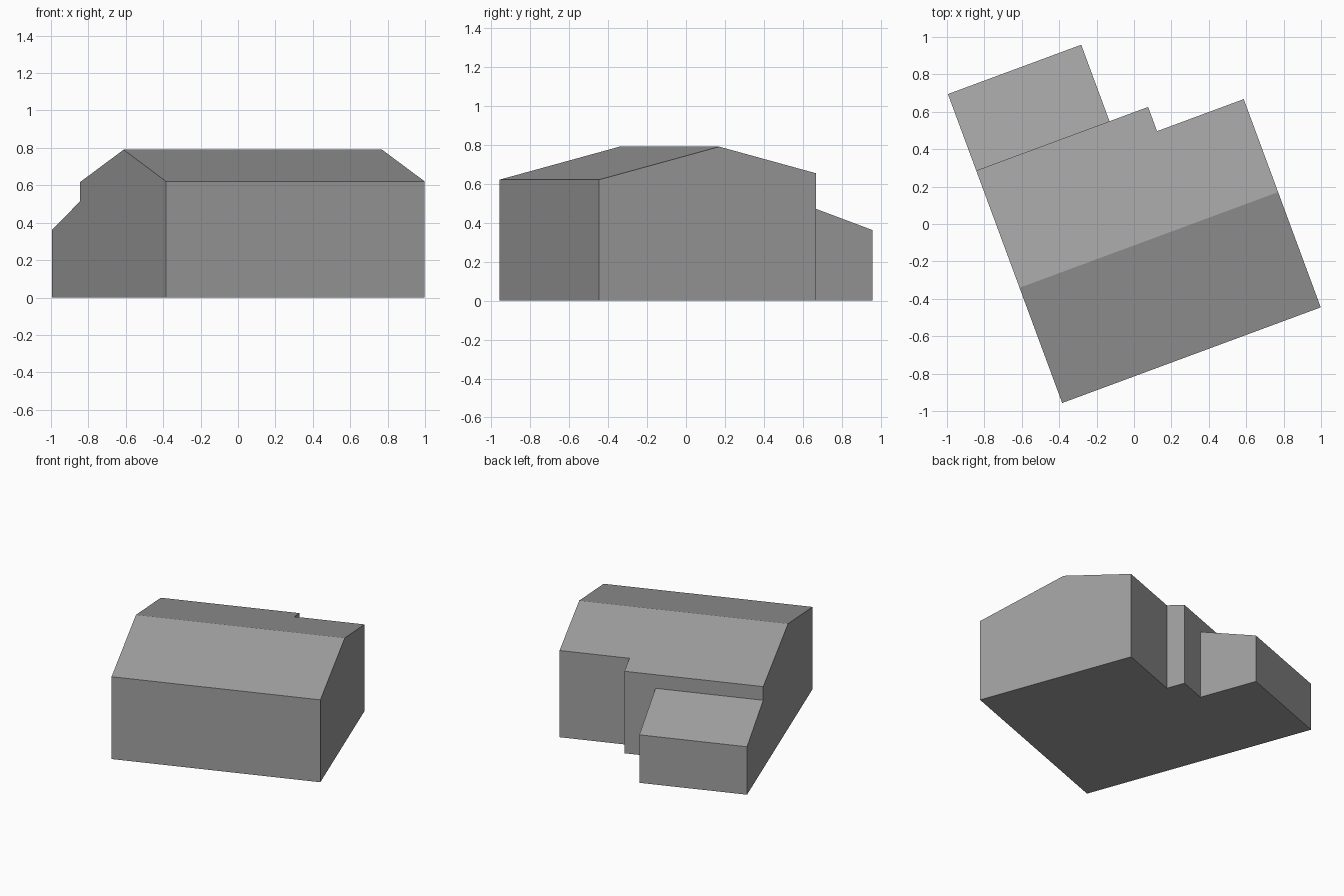
import bpy, bmesh, math
from mathutils import Matrix

cube = bpy.data.objects.get("Cube")
if cube:
    bpy.data.objects.remove(cube, do_unlink=True)

grey = bpy.data.materials.new("plain grey")
grey.use_nodes = True
colour = (0.35, 0.35, 0.35, 1)
grey.diffuse_color = colour
grey.node_tree.nodes["Principled BSDF"].inputs["Base Color"].default_value = colour

# Building axes: x along the ridge, y from the front wall to the back
PLACE = Matrix.Translation((-0.384, -0.957, 0)) @ Matrix.Rotation(math.radians(20.3), 4, 'Z')
WIDTH, RIDGE, BACK, BAY, END = 1.474, 0.657, 1.187, 1.325, 1.761
BAY_WIDTH, ANNEX_WIDTH = 0.98, 0.76


def gable(y):
    return 0.79 - 0.258 * abs(y - RIDGE)


def lean_to(y):
    return 0.515 - 0.352 * (y - BAY)


def building(name, footprint, roof, ridge=None):
    """Raise a footprint into walls whose top follows the roof height rule."""
    bm = bmesh.new()
    base = bm.faces.new([bm.verts.new((x, y, 0)) for x, y in footprint])
    top = bmesh.ops.extrude_face_region(bm, geom=[base], use_keep_orig=True)["geom"]
    raised = [v for v in top if isinstance(v, bmesh.types.BMVert)]
    for v in raised:
        v.co.z = 0.3
    if ridge is not None:
        bmesh.ops.bisect_plane(bm, geom=bm.verts[:] + bm.edges[:] + bm.faces[:],
                               plane_co=(0, ridge, 0), plane_no=(0, 1, 0))
    for v in bm.verts:
        if v.co.z > 0.1:
            v.co.z = roof(v.co.y)
    bmesh.ops.recalc_face_normals(bm, faces=bm.faces[:])
    bm.transform(PLACE)
    mesh = bpy.data.meshes.new(name)
    bm.to_mesh(mesh)
    bm.free()
    mesh.materials.append(grey)
    obj = bpy.data.objects.new(name, mesh)
    bpy.context.collection.objects.link(obj)


# Gabled main house with a stepped back wall
building("main_house", [(0, 0), (WIDTH, 0), (WIDTH, BACK), (BAY_WIDTH, BACK),
                        (BAY_WIDTH, BAY), (0, BAY)], gable, RIDGE)

# Lower sloping annex behind
building("rear_annex", [(0, BAY), (ANNEX_WIDTH, BAY), (ANNEX_WIDTH, END), (0, END)], lean_to)
